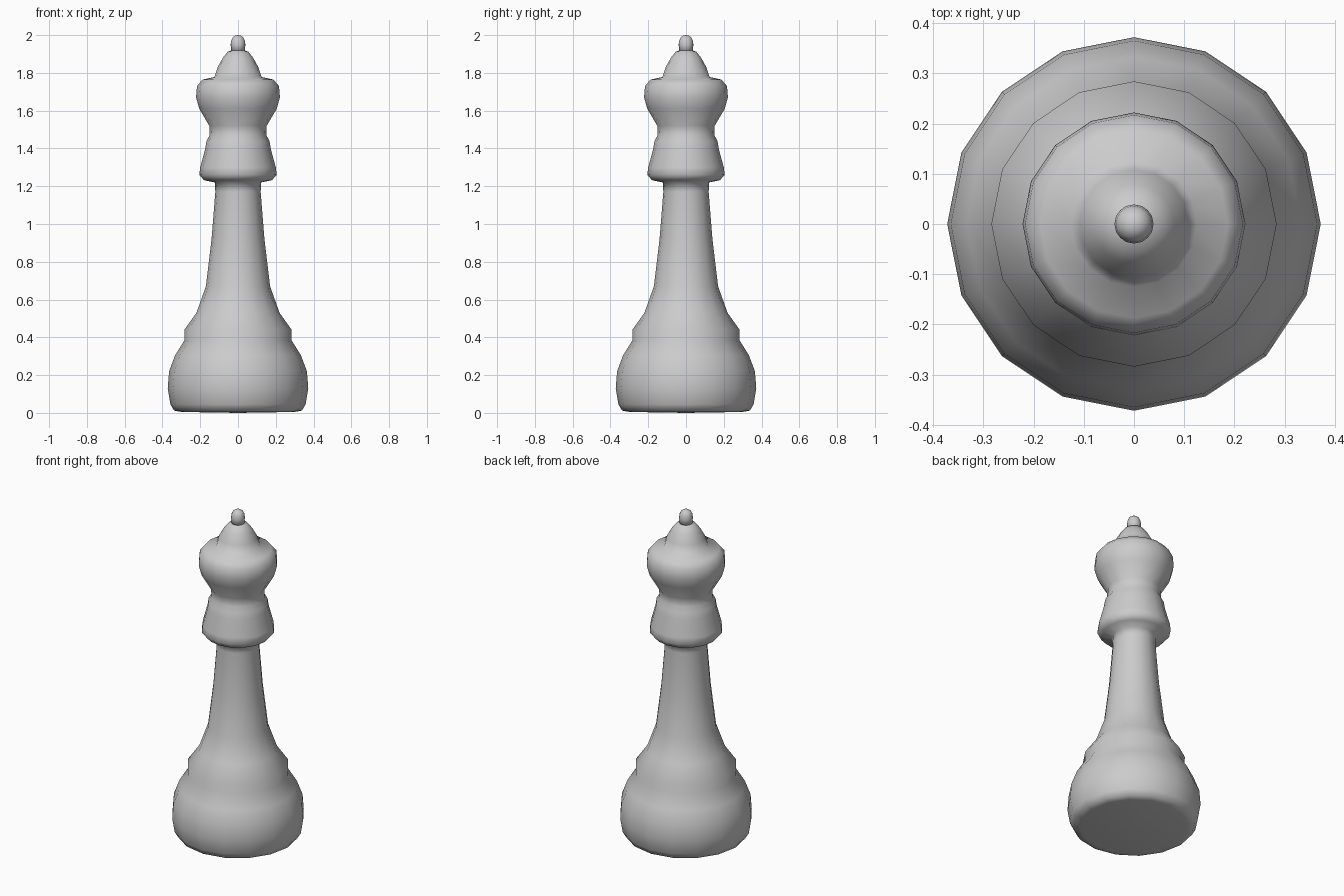
import bpy, bmesh, math

if "Cube" in bpy.data.objects:
    bpy.data.objects.remove(bpy.data.objects["Cube"])

grey = bpy.data.materials.new("plain_grey")
grey.diffuse_color = (0.6, 0.6, 0.6, 1)
grey.use_nodes = True
grey.node_tree.nodes["Principled BSDF"].inputs["Base Color"].default_value = grey.diffuse_color


def lathe(name, profile, sides=16):
    """Spin a (radius, height) profile about z; zero radius makes a pole."""
    bm = bmesh.new()
    rings = []
    for r, z in profile:
        if r == 0:
            rings.append([bm.verts.new((0, 0, z))] * sides)
        else:
            rings.append([bm.verts.new((r * math.cos(2 * math.pi * i / sides),
                                        r * math.sin(2 * math.pi * i / sides), z))
                          for i in range(sides)])
    for lo, hi in zip(rings, rings[1:]):
        for i in range(sides):
            j = (i + 1) % sides
            quad = [lo[i], lo[j], hi[j], hi[i]]
            face = bm.faces.new(list(dict.fromkeys(quad)))
            face.smooth = True
    mesh = bpy.data.meshes.new(name)
    bm.to_mesh(mesh)
    bm.free()
    mesh.materials.append(grey)
    obj = bpy.data.objects.new(name, mesh)
    bpy.context.collection.objects.link(obj)
    return obj


# Foot, banded skirt, tapering stem, collar and flared crown in one turning
lathe("turned_body", [
    (0, 0), (0.30, 0.005), (0.338, 0.012), (0.358, 0.045), (0.372, 0.13),
    (0.365, 0.22), (0.333, 0.305), (0.283, 0.385), (0.284, 0.44),
    (0.22, 0.53), (0.17, 0.67), (0.14, 0.92), (0.12, 1.17), (0.123, 1.22),
    (0.18, 1.232), (0.205, 1.26), (0.20, 1.30), (0.173, 1.40), (0.167, 1.44),
    (0.15, 1.47), (0.152, 1.52), (0.205, 1.61), (0.222, 1.67),
    (0.217, 1.73), (0.187, 1.765), (0.125, 1.778),
    # dome on top of the crown
    (0.108, 1.83), (0.08, 1.88), (0.055, 1.912), (0, 1.93)])

# Small rounded knob
lathe("finial_knob", [
    (0, 1.905), (0.036, 1.915), (0.039, 1.95), (0.036, 1.972),
    (0.028, 1.988), (0.015, 1.997), (0, 2.0)])
